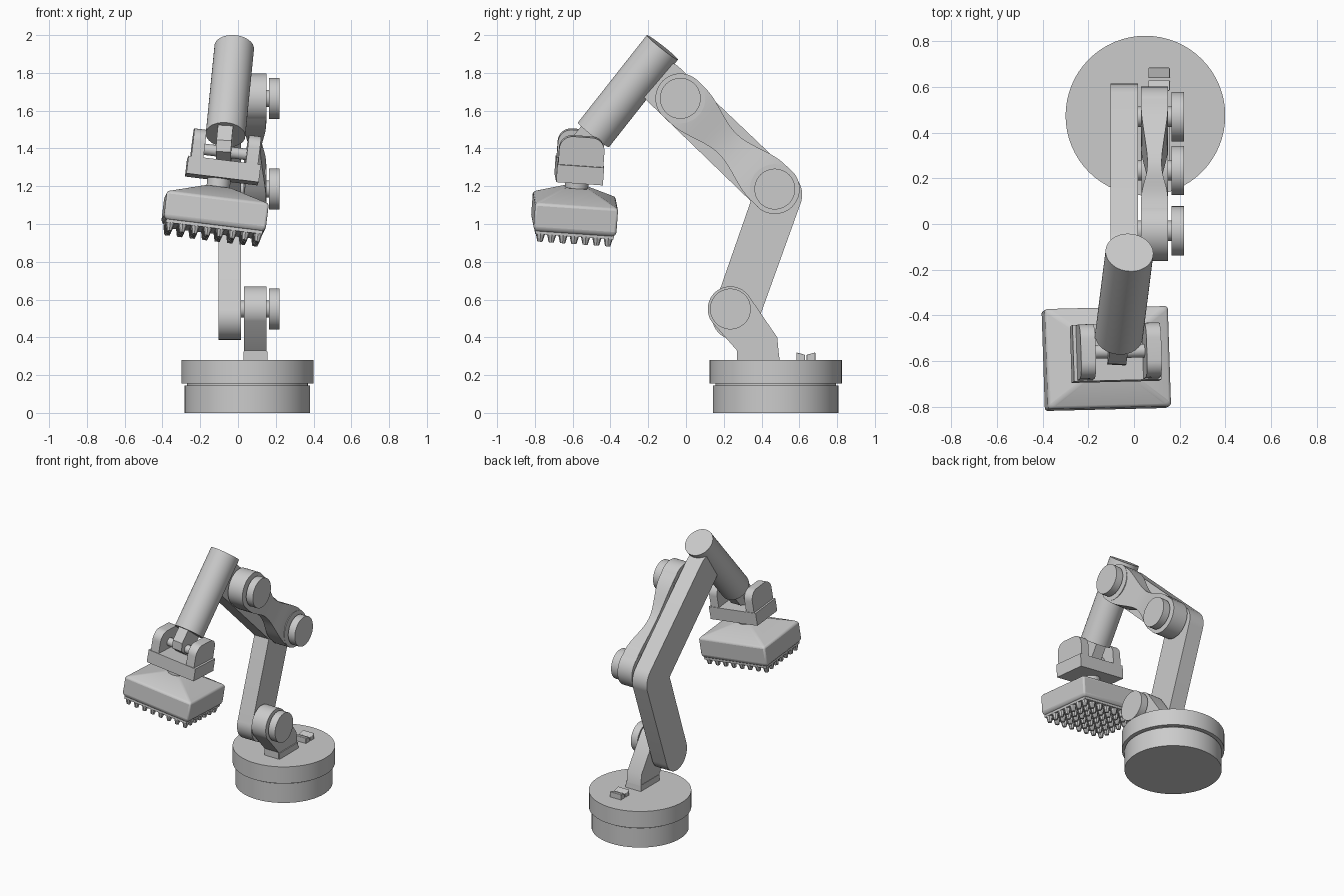
import bpy, bmesh, math
from mathutils import Matrix, Vector

if "Cube" in bpy.data.objects:
    bpy.data.objects.remove(bpy.data.objects["Cube"])

grey = bpy.data.materials.new("plain_grey")
grey.diffuse_color = (0.6, 0.6, 0.6, 1)
grey.use_nodes = True
grey.node_tree.nodes["Principled BSDF"].inputs["Base Color"].default_value = grey.diffuse_color


def finish(name, bm, matrix=None, bevel=0):
    """Turn a bmesh into a named, shaded object."""
    bmesh.ops.recalc_face_normals(bm, faces=bm.faces)
    mesh = bpy.data.meshes.new(name)
    bm.to_mesh(mesh)
    bm.free()
    mesh.materials.append(grey)
    for p in mesh.polygons:
        p.use_smooth = True
    mesh.set_sharp_from_angle(angle=math.radians(30))
    ob = bpy.data.objects.new(name, mesh)
    bpy.context.collection.objects.link(ob)
    if matrix:
        ob.matrix_world = matrix
    if bevel:
        mod = ob.modifiers.new("bevel", 'BEVEL')
        mod.width, mod.segments, mod.limit_method = bevel, 3, 'ANGLE'
    return ob


def loft(name, rings, matrix=None, bevel=0):
    """Skin a list of equal-length point rings and cap both ends."""
    bm = bmesh.new()
    vs = [[bm.verts.new(p) for p in ring] for ring in rings]
    n = len(rings[0])
    for a, b in zip(vs, vs[1:]):
        for i in range(n):
            j = (i + 1) % n
            bm.faces.new((a[i], a[j], b[j], b[i]))
    bm.faces.new(vs[0][::-1])
    bm.faces.new(vs[-1])
    return finish(name, bm, matrix, bevel)


def prism(name, outline, x0, x1, matrix=None, bevel=0):
    """Extrude a (y, z) outline along x."""
    return loft(name, [[(x, y, z) for y, z in outline] for x in (x0, x1)], matrix, bevel)


def cylinder(name, p, q, r, n=48, matrix=None, r2=None):
    p, q = Vector(p), Vector(q)
    rot = (q - p).to_track_quat('Z', 'Y')
    circle = [Vector((math.cos(2 * math.pi * i / n), math.sin(2 * math.pi * i / n), 0))
              for i in range(n)]
    return loft(name, [[c + rot @ (v * rad) for v in circle]
                       for c, rad in ((p, r), (q, r if r2 is None else r2))], matrix)


def arc(c, r, a0, a1, n=20):
    return [(c[0] + r * math.cos(a0 + (a1 - a0) * i / n),
             c[1] + r * math.sin(a0 + (a1 - a0) * i / n)) for i in range(n + 1)]


def rect(hx, hy, z):
    return [(-hx, -hy, z), (hx, -hy, z), (hx, hy, z), (-hx, hy, z)]


# Round base
BX, BY = 0.05, 0.475
for name, z0, z1, r in (("base_lower", 0, 0.145, 0.332), ("base_groove", 0.14, 0.16, 0.32),
                        ("base_upper", 0.155, 0.28, 0.35)):
    cylinder(name, (BX, BY, z0), (BX, BY, z1), r, 64)

# Switches on the base
for i, y in enumerate((0.607, 0.662)):
    tilt = 0.012 if i else -0.012
    prism(f"base_switch_{i}", [(y - 0.023, 0.27), (y + 0.023, 0.27),
                               (y + 0.023, 0.314 + tilt / 2), (y - 0.023, 0.314 - tilt / 2)],
          0.063, 0.157, bevel=0.004)

# Joint positions in (y, z)
SHOULDER, ELBOW, WRIST = (0.235, 0.55), (0.47, 1.185), (-0.03, 1.665)
H = math.pi / 2

# Shoulder bracket and its foot
lean = math.radians(-58)
prism("shoulder_bracket", arc(SHOULDER, 0.12, lean + H, lean + 3 * H)
      + [(0.27, 0.33), (0.27, 0.275), (0.495, 0.275), (0.483, 0.40)], 0.033, 0.15)
prism("bracket_foot", [(0.272, 0.27), (0.497, 0.27), (0.49, 0.325), (0.272, 0.325)], 0.03, 0.157)

# Bent main arm, one rounded outline
low, mid, top, r = (0.26, 0.51), (0.485, 1.155), (-0.12, 1.74), 0.123
a1 = math.atan2(mid[1] - low[1], mid[0] - low[0])
a2 = math.atan2(top[1] - mid[1], top[0] - mid[0])
inner, reach = (a1 + a2) / 2 + H, r / math.cos((a2 - a1) / 2)
prism("main_arm", arc(low, r, a1 + H, a1 + 3 * H) + arc(mid, 0.13, a1 - H, a2 - H)
      + arc(top, r, a2 - H, a2 + H)
      + [(mid[0] + reach * math.cos(inner), mid[1] + reach * math.sin(inner))], -0.104, 0.017)

# Joint caps with their pins
for name, (y, z) in (("shoulder", SHOULDER), ("elbow", ELBOW), ("wrist", WRIST)):
    cylinder(name + "_cap", (0.165, y, z), (0.22, y, z), 0.108)
    cylinder(name + "_pin", (-0.05, y, z), (0.17, y, z), 0.045, 32)

# Waisted link between the elbow and the wrist
for name, (y, z) in (("link_end_elbow", ELBOW), ("link_end_wrist", WRIST)):
    cylinder(name, (0.03, y, z), (0.15, y, z), 0.132)
a, b = Vector((0, *ELBOW)), Vector((0, *WRIST))
side = (b - a).normalized().cross(Vector((1, 0, 0)))
rings = []
for i in range(25):
    t = i / 24
    s = min(max((min(t, 1 - t) - 0.08) / 0.42, 0), 1)
    s = s * s * (3 - 2 * s)
    w, h = 0.131 - 0.06 * s, 0.059 - 0.028 * s
    c = a.lerp(b, t) + Vector((0.09, 0, 0))
    rings.append([c + side * (w * u) + Vector((h * v, 0, 0))
                  for u, v in ((-1, -1), (1, -1), (1, 1), (-1, 1))])
loft("waisted_link", rings)

# Forearm tube and the tongue in its lower end
t0, t1 = Vector((-0.02, -0.125, 1.935)), Vector((-0.066, -0.49, 1.472))
cylinder("forearm_tube", t0, t1, 0.105)
frame = (t1 - t0).to_track_quat('Z', 'X').to_matrix()
across = Vector((1, 0, 0))
along = (t1 - t0).normalized()
across = (across - along * across.dot(along)).normalized()
deep = along.cross(across)
loft("forearm_tongue", [[t1 + along * d + across * (0.04 * u) + deep * (w * v)
                         for u, v in ((-1, -1), (1, -1), (1, 1), (-1, 1))]
                        for d, w in ((-0.06, 0.08), (0.10, 0.08), (0.15, 0.045))])

# Tilted frame shared by fork and head
rot = (Matrix.Rotation(math.radians(1.4), 4, 'Z') @ Matrix.Rotation(math.radians(7), 4, 'Y')
       @ Matrix.Rotation(math.radians(-4), 4, 'X'))
fork = Matrix.Translation((-0.08, -0.565, 1.283)) @ rot
head = Matrix.Translation((-0.122, -0.59, 1.055)) @ rot

# Fork
loft("fork_base", [rect(0.193, 0.124, -0.047), rect(0.193, 0.124, 0.047)], fork)
ear = ([(-0.12, 0.03), (0.12, 0.03)] + arc((0.05, 0.13), 0.07, 0, H, 8)
       + arc((-0.05, 0.13), 0.07, H, 2 * H, 8))
for name, s in (("left", -1), ("right", 1)):
    prism("fork_ear_" + name, ear, s * 0.113, s * 0.178, fork)
cylinder("fork_pin", (-0.15, 0, 0.10), (0.15, 0, 0.10), 0.03, 24, fork)
cylinder("head_neck", (0, 0, 0.12), (0, 0, 0.2), 0.062, 32, head)

# Head with a sloping roof
loft("head_body", [rect(0.255, 0.205, -0.08), rect(0.272, 0.22, -0.062),
                   rect(0.272, 0.22, 0.072), rect(0.07, 0.07, 0.14)], head, 0.012)
loft("head_plate", [rect(0.257, 0.208, -0.092), rect(0.257, 0.208, -0.07)], head)

# Teeth under the head
bm = bmesh.new()
for i in range(8):
    for j in range(7):
        bmesh.ops.create_cone(bm, cap_ends=True, segments=8, radius1=0.014, radius2=0.025,
                              depth=0.045, matrix=Matrix.Translation(
                                  (-0.234 + i * 0.0669, -0.18 + j * 0.06, -0.11)))
finish("head_teeth", bm, head)
